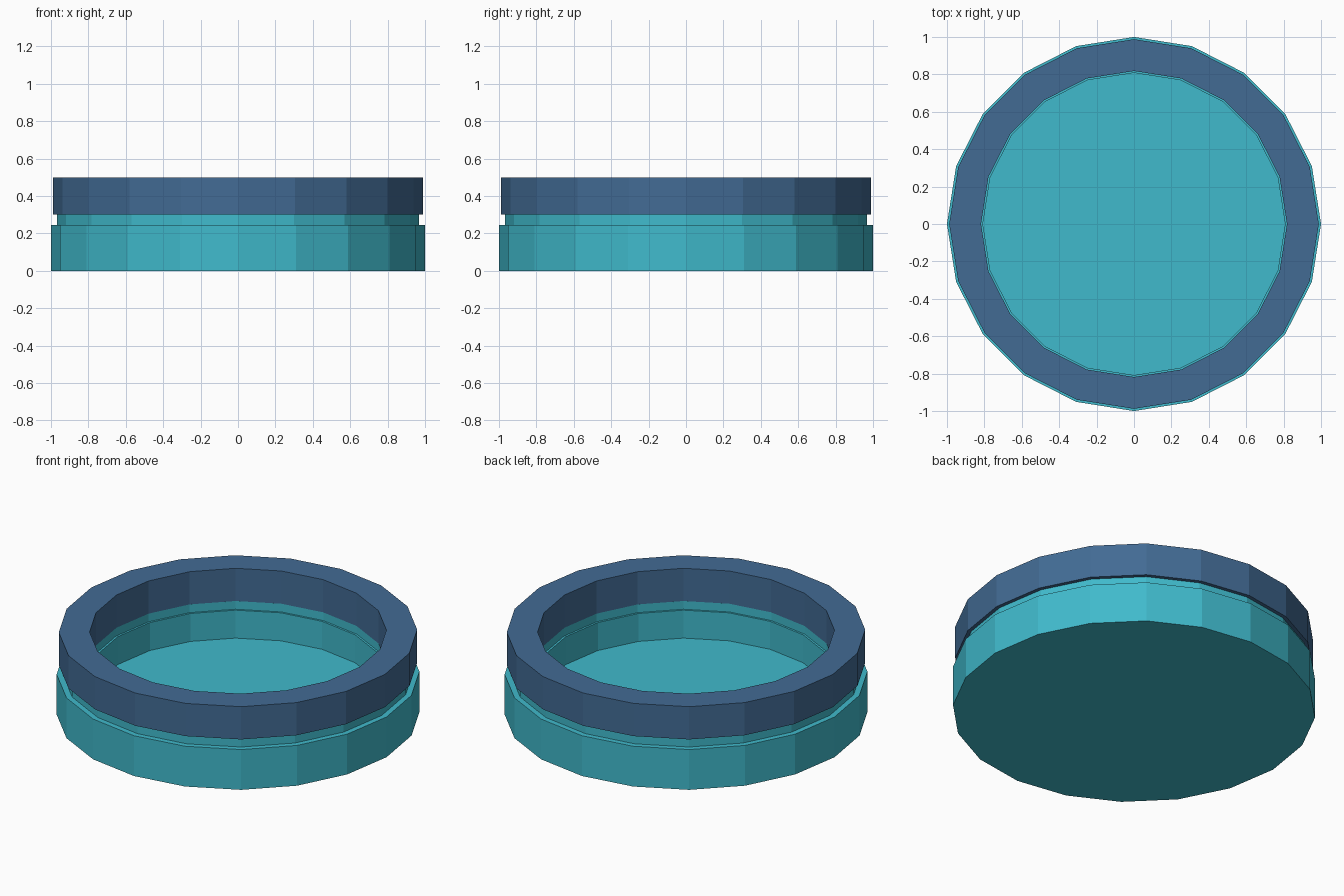
import bpy, bmesh, math

if "Cube" in bpy.data.objects:
    bpy.data.objects.remove(bpy.data.objects["Cube"])

SIDES = 20


def srgb(r, g, b):
    lin = [(c / 255 / 12.92) if c < 10 else ((c / 255 + 0.055) / 1.055) ** 2.4 for c in (r, g, b)]
    return (*lin, 1)


def material(name, rgb):
    m = bpy.data.materials.new(name)
    m.diffuse_color = srgb(*rgb)
    m.use_nodes = True
    m.node_tree.nodes["Principled BSDF"].inputs["Base Color"].default_value = m.diffuse_color
    return m


def lathe(name, profile, mat, closed):
    """Spin a (radius, z) profile round z; open profiles get end caps."""
    bm = bmesh.new()
    rings = [[bm.verts.new((r * math.cos(a), r * math.sin(a), z))
              for a in (2 * math.pi * i / SIDES for i in range(SIDES))]
             for r, z in profile]
    pairs = list(zip(rings, rings[1:]))
    if closed:
        pairs.append((rings[-1], rings[0]))
    for lo, hi in pairs:
        for i in range(SIDES):
            j = (i + 1) % SIDES
            bm.faces.new((lo[i], lo[j], hi[j], hi[i]))
    if not closed:
        bm.faces.new(rings[0])
        bm.faces.new(rings[-1])
    bmesh.ops.recalc_face_normals(bm, faces=bm.faces)
    me = bpy.data.meshes.new(name)
    bm.to_mesh(me)
    bm.free()
    me.materials.append(mat)
    ob = bpy.data.objects.new(name, me)
    bpy.context.collection.objects.link(ob)
    return ob


teal = material("teal", (64, 186, 204))
navy = material("navy blue", (66, 107, 148))

# Shallow dish: underside, outer wall, stepped neck, inner ledge, floor
lathe("dish", [(1.0, 0), (1.0, 0.245), (0.967, 0.245), (0.967, 0.30),
               (0.82, 0.30), (0.82, 0.25), (0.808, 0.25), (0.808, 0.08)], teal, False)

# Rim ring resting on the neck
lathe("rim_ring", [(0.988, 0.301), (0.988, 0.50), (0.818, 0.50), (0.818, 0.301)], navy, True)
